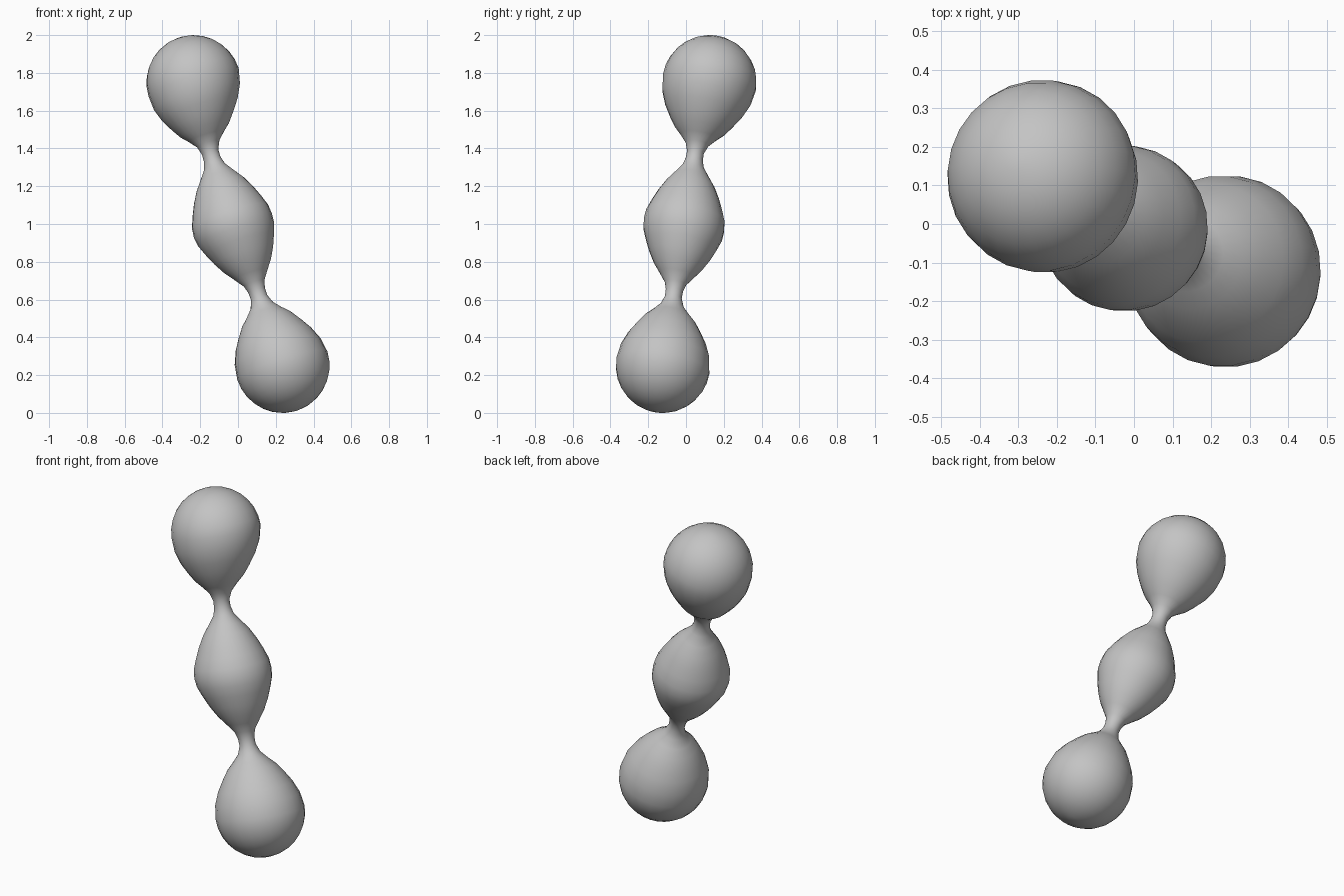
import bpy, bmesh, math
from mathutils import Vector

if "Cube" in bpy.data.objects:
    bpy.data.objects.remove(bpy.data.objects["Cube"])

SIDES = 26
END = Vector((-0.235, 0.124, 0.75))        # upper ball centre relative to the middle
AXIS = END.normalized()
REACH = END.length
UP = Vector((0, 0, 1))

# Spine: lower ball, lower neck, middle bulb, upper neck, upper ball
spine = [Vector(p) for p in [(0.235, -0.122, -0.75), (0.10, -0.062, -0.355),
                             (-0.03, -0.01, 0.0), (-0.145, 0.048, 0.37),
                             (-0.235, 0.124, 0.75)]]


def centre(t):
    """Point on the spine at height t along the main axis."""
    stops = [p.dot(AXIS) for p in spine]
    if t <= stops[0] or t >= stops[-1]:
        end = spine[0] if t <= stops[0] else spine[-1]
        return end + AXIS * (t - end.dot(AXIS))
    for a, b, pa, pb in zip(stops, stops[1:], spine, spine[1:]):
        if t <= b:
            return pa.lerp(pb, (t - a) / (b - a))


# Half profile (distance along axis, radius) from the middle bulb to the ball
half = [(0.05, 0.211), (0.11, 0.189), (0.17, 0.163), (0.23, 0.130),
        (0.28, 0.093), (0.33, 0.057), (0.37, 0.046), (0.41, 0.045)]
half += [(REACH - d, r) for d, r in [(0.34, 0.062), (0.30, 0.097), (0.26, 0.137),
                                     (0.21, 0.172), (0.15, 0.209), (0.08, 0.238)]]
half += [(REACH + 0.25 * math.sin(a), 0.25 * math.cos(a))
         for a in [math.radians(12 * i) for i in range(8)]]
profile = [(-t, r) for t, r in reversed(half)] + [(0, 0.216)] + half

# Sweep rings along the spine
side_a = AXIS.cross(Vector((0, 1, 0))).normalized()
side_b = AXIS.cross(side_a)
bm = bmesh.new()
rings = []
for t, r in profile:
    c = centre(t) + UP
    rings.append([bm.verts.new(c + r * (side_a * math.cos(k) + side_b * math.sin(k)))
                  for k in [2 * math.pi * i / SIDES for i in range(SIDES)]])
for lo, hi in zip(rings, rings[1:]):
    for i in range(SIDES):
        j = (i + 1) % SIDES
        bm.faces.new((lo[i], lo[j], hi[j], hi[i]))

# Rounded poles
for ring, sign in ((rings[0], -1), (rings[-1], 1)):
    tip = bm.verts.new(centre(sign * (REACH + 0.25)) + UP)
    for i in range(SIDES):
        bm.faces.new((ring[i], ring[(i + 1) % SIDES], tip))
bmesh.ops.recalc_face_normals(bm, faces=bm.faces)

mesh = bpy.data.meshes.new("blob_chain")
bm.to_mesh(mesh)
bm.free()
grey = bpy.data.materials.new("grey")
grey.diffuse_color = (0.55, 0.55, 0.55, 1)
grey.use_nodes = True
grey.node_tree.nodes["Principled BSDF"].inputs["Base Color"].default_value = grey.diffuse_color
mesh.materials.append(grey)
obj = bpy.data.objects.new("blob_chain", mesh)
bpy.context.collection.objects.link(obj)
bpy.context.view_layer.objects.active = obj
obj.select_set(True)
bpy.ops.object.shade_smooth_by_angle(angle=math.radians(40))
